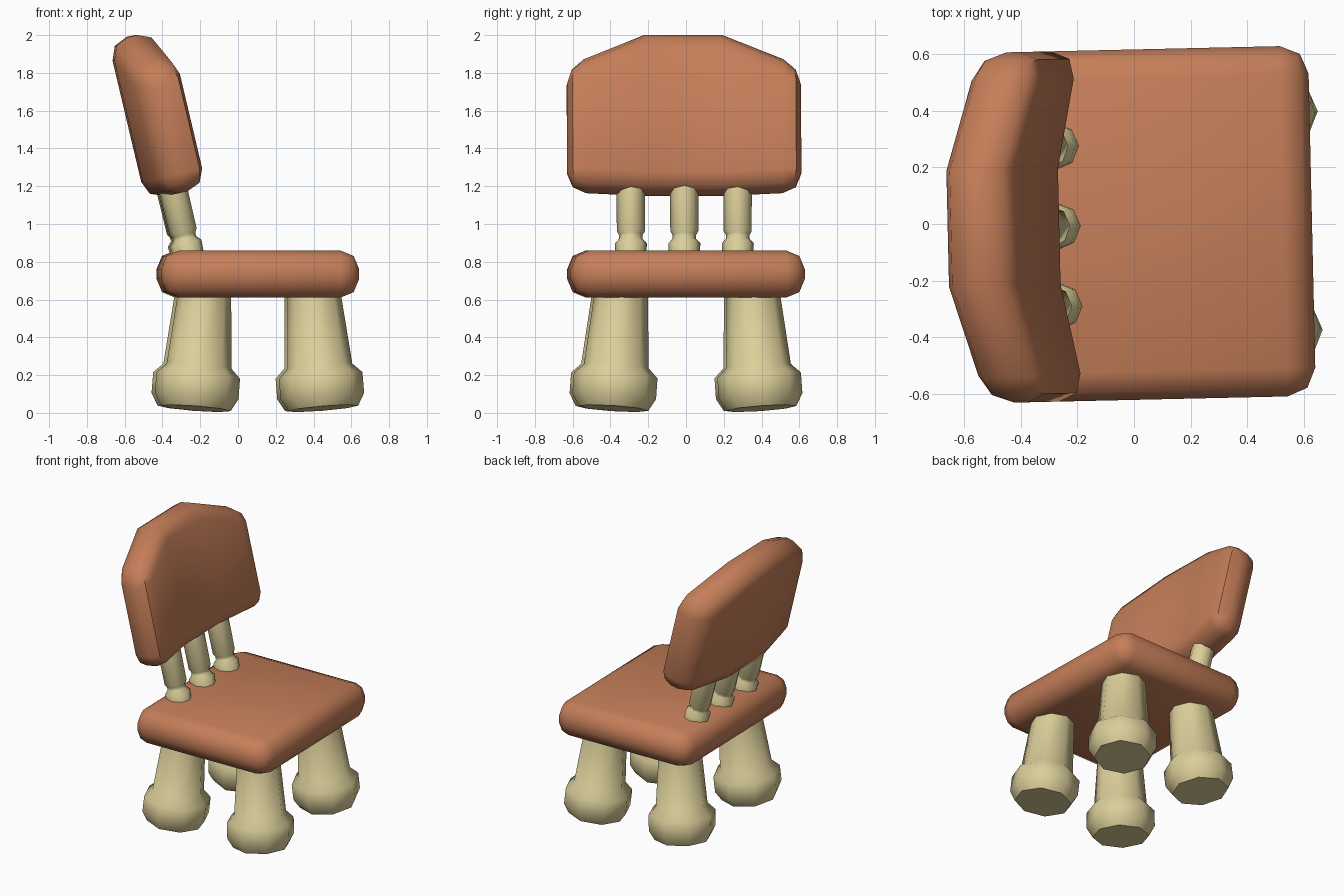
import bpy, bmesh
from math import radians, sin, cos, pi
from mathutils import Matrix, Vector

if "Cube" in bpy.data.objects:
    bpy.data.objects.remove(bpy.data.objects["Cube"])

CX = 0.105                                   # middle of the seat
TURN = Matrix.Translation((CX, 0, 0)) @ Matrix.Rotation(radians(1.3), 4, 'Z')
TILT = radians(13.3)                         # lean of the backrest


def material(name, color):
    m = bpy.data.materials.new(name)
    m.diffuse_color = color
    m.use_nodes = True
    m.node_tree.nodes["Principled BSDF"].inputs["Base Color"].default_value = m.diffuse_color
    return m


WOOD = material("wood", (0.56, 0.21, 0.10, 1))
CREAM = material("cream", (0.71, 0.62, 0.32, 1))


def make(name, bm, mat, bevel=0):
    bmesh.ops.recalc_face_normals(bm, faces=bm.faces)
    me = bpy.data.meshes.new(name)
    bm.to_mesh(me)
    bm.free()
    ob = bpy.data.objects.new(name, me)
    bpy.context.collection.objects.link(ob)
    me.materials.append(mat)
    ob.matrix_world = TURN
    bpy.ops.object.select_all(action='DESELECT')
    ob.select_set(True)
    bpy.context.view_layer.objects.active = ob
    if bevel:
        mod = ob.modifiers.new("bevel", 'BEVEL')
        mod.width, mod.segments = bevel, 2
        mod.limit_method, mod.angle_limit = 'ANGLE', radians(35)
        bpy.ops.object.modifier_apply(modifier="bevel")
    bpy.ops.object.shade_smooth_by_angle(angle=radians(50))
    return ob


def turned(name, profile, base, axis, sides=8):
    """Lathe a (radius, height) profile along an axis from a base point."""
    bm = bmesh.new()
    rot = Vector((0, 0, 1)).rotation_difference(Vector(axis)).to_matrix()
    rings = []
    for r, h in profile:
        rings.append([bm.verts.new(Vector(base) + rot @ Vector(
            (r * cos(2 * pi * i / sides), r * sin(2 * pi * i / sides), h)))
            for i in range(sides)])
    for a, b in zip(rings, rings[1:]):
        for i in range(sides):
            j = (i + 1) % sides
            bm.faces.new((a[i], a[j], b[j], b[i]))
    bm.faces.new(rings[0])
    bm.faces.new(rings[-1])
    return make(name, bm, CREAM)


# seat
bm = bmesh.new()
bmesh.ops.create_cube(bm, size=1, matrix=Matrix.Translation((0, 0, 0.735))
                      @ Matrix.Diagonal((1.05, 1.24, 0.25, 1)))
make("seat", bm, WOOD, 0.1)

# backrest: three-facet curved panel, leaning back
bm = bmesh.new()
up = Vector((-sin(TILT), 0, cos(TILT)))
fwd = Vector((cos(TILT), 0, sin(TILT)))
low = Vector((-0.485 - CX, 0, 1.125))
cols = []
for y, push, height in ((-0.62, 0.085, 0.675), (-0.205, 0, 0.865),
                        (0.205, 0, 0.865), (0.62, 0.085, 0.675)):
    p = low + Vector((0, y, 0))
    cols.append([bm.verts.new(p + fwd * (push + w) + up * u)
                 for w, u in ((0, 0), (0.25, 0), (0.25, height), (0, height))])
for a, b in zip(cols, cols[1:]):
    for i in range(4):
        j = (i + 1) % 4
        bm.faces.new((a[i], a[j], b[j], b[i]))
bm.faces.new(cols[0])
bm.faces.new(cols[-1])
make("backrest", bm, WOOD, 0.1)

# spindles between seat and backrest
spindle = ((0.08, 0), (0.085, 0.09), (0.062, 0.115), (0.062, 0.135),
           (0.074, 0.155), (0.076, 0.42))
for name, y in (("right", -0.283), ("middle", 0), ("left", 0.283)):
    turned(name + "_spindle", spindle, (-0.262 - CX, y, 0.81), up)

# splayed legs with bulbous feet
leg = ((0.185, 0), (0.222, 0.065), (0.222, 0.175), (0.172, 0.225), (0.137, 0.66))
for sx, end in ((1, "front"), (-1, "back")):
    for sy, side in ((1, "left"), (-1, "right")):
        turned(f"{end}_{side}_leg", leg, (sx * 0.338, sy * 0.392, 0.024),
               (-sx * 0.08, -sy * 0.07, 1))
